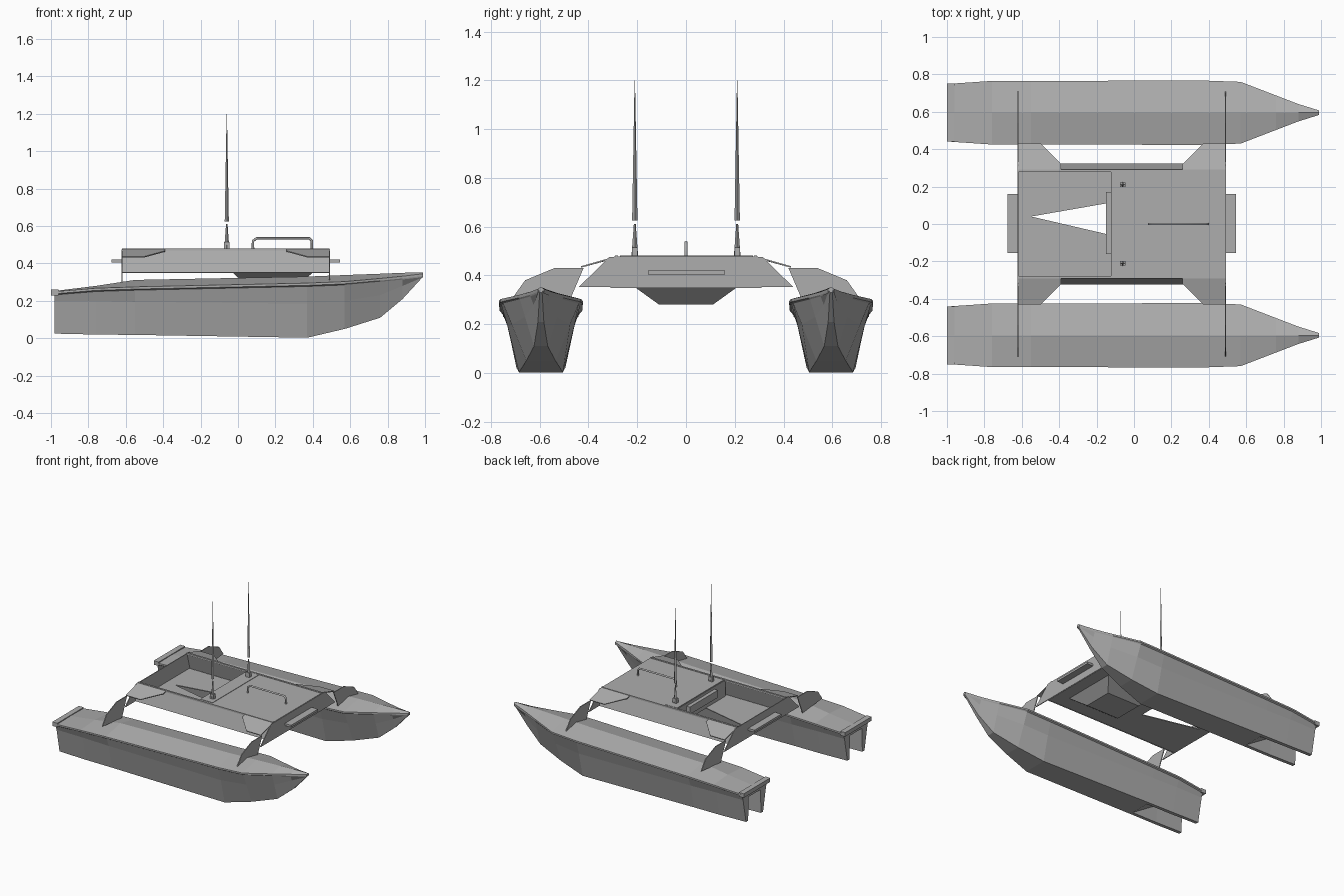
import bpy
import bmesh
from mathutils import Vector

cube = bpy.data.objects.get("Cube")
if cube:
    bpy.data.objects.remove(cube)

grey = bpy.data.materials.new("hull grey")
grey.use_nodes = True
colour = (0.42, 0.42, 0.42, 1)
grey.diffuse_color = colour
grey.node_tree.nodes["Principled BSDF"].inputs["Base Color"].default_value = colour


def make(name, verts, faces, thickness=0, mirror=False):
    """Mesh part, optionally thickened and mirrored across the centre line."""
    mesh = bpy.data.meshes.new(name)
    mesh.from_pydata(verts, [], faces)
    mesh.materials.append(grey)
    bm = bmesh.new()
    bm.from_mesh(mesh)
    bmesh.ops.recalc_face_normals(bm, faces=bm.faces)
    bm.to_mesh(mesh)
    bm.free()
    obj = bpy.data.objects.new(name, mesh)
    bpy.context.collection.objects.link(obj)
    if thickness:
        mod = obj.modifiers.new("thickness", "SOLIDIFY")
        mod.thickness = thickness
        mod.offset = 0
    if mirror:
        mod = obj.modifiers.new("mirror", "MIRROR")
        mod.use_axis = (False, True, False)
    return obj


def loft(name, rings, mirror=False):
    """Skin closed rings of equal size and cap both ends."""
    n = len(rings[0])
    verts = [p for ring in rings for p in ring]
    faces = [(r * n + i, r * n + (i + 1) % n, (r + 1) * n + (i + 1) % n, (r + 1) * n + i)
             for r in range(len(rings) - 1) for i in range(n)]
    faces += [tuple(range(n)), tuple(range(len(verts) - n, len(verts)))]
    return make(name, verts, faces, mirror=mirror)


def sheet(name, points, thickness=0.006, mirror=False):
    return make(name, points, [tuple(range(len(points)))], thickness, mirror)


def rect(x0, x1, y0, y1, z):
    return [(x0, y0, z), (x1, y0, z), (x1, y1, z), (x0, y1, z)]


def box(name, x0, x1, y0, y1, z0, z1, mirror=False):
    return loft(name, [rect(x0, x1, y0, y1, z0), rect(x0, x1, y0, y1, z1)], mirror)


# Hulls: x, gunwale half width, gunwale z, ridge z, chine half width, chine z,
# bottom half width, bottom z, tunnel z
stations = [
    (-0.98, .155, .25, .253, .135, .20, .10, .025, .20),
    (-0.76, .17, .268, .28, .138, .20, .10, .02, .15),
    (-0.55, .17, .275, .312, .138, .195, .098, .018, .018),
    (0.37, .172, .295, .33, .135, .185, .09, .003, .003),
    (0.57, .165, .303, .338, .12, .20, .06, .05, .05),
    (0.76, .092, .32, .345, .065, .23, .028, .11, .11),
    (0.88, .046, .332, .35, .03, .28, .012, .21, .21),
    (0.99, .012, .345, .353, .009, .34, .005, .33, .33),
]


def hull_ring(x, g, gz, rz, c, cz, b, bz, tz):
    half = [(g, gz), (g, gz - .012), (g * .94, gz - .018), (c, cz), (b, bz),
            (b * .75, bz), (b * .7, tz)]
    both = half + [(-y, z) for y, z in reversed(half)] + [(0, rz)]
    return [(x, .595 + y, z) for y, z in both]


loft("hull", [hull_ring(*s) for s in stations], mirror=True)
box("stern_lip", -1, -.96, .44, .75, .23, .26, mirror=True)

# Platform: aft cockpit, foredeck and floor with a wedge opening
AFT, BREAK, FORE, TOP, LOW = -.62, -.12, .49, .475, .352
sheet("foredeck", rect(BREAK, FORE, -.29, .29, TOP))
box("deck_hatch", BREAK, -.02, -.27, .275, TOP, TOP + .006)
sheet("cockpit_bulkhead", [(BREAK, -.29, LOW), (BREAK, .29, LOW), (BREAK, .29, TOP), (BREAK, -.29, TOP)])
box("cockpit_step", -.15, BREAK, -.16, .17, .40, .455)
floor = [(AFT, -.31, LOW), (FORE, -.31, LOW), (FORE, .31, LOW), (AFT, .31, LOW),
         (BREAK, -.06, LOW), (BREAK, .115, LOW), (-.55, .04, LOW),
         (BREAK, -.31, LOW), (BREAK, .31, LOW)]
make("platform_floor", floor,
     [(0, 7, 4, 6), (0, 6, 3), (3, 6, 5, 8), (7, 1, 2, 8, 5, 4)], .006)
sheet("side_wall", [(AFT, .285, TOP), (FORE, .285, TOP), (FORE, .32, LOW), (AFT, .32, LOW)], mirror=True)
box("side_rail", AFT, FORE, .278, .292, TOP - .006, TOP + .006, mirror=True)

# End plates, ledges, gussets and support arms at both ends
for end, x, out in (("aft", AFT, -1), ("fore", FORE, 1)):
    sheet(end + "_plate", [(x, -.315, TOP), (x, .315, TOP), (x, .44, LOW), (x, -.44, LOW)])
    tip = x + out * .055
    box(end + "_ledge", min(x, tip), max(x, tip), -.155, .16, .404, .42)
    sheet(end + "_gusset", [(x, .29, TOP), (x, .43, .435), (x - out * .12, .43, .435),
                            (x - out * .23, .32, .465), (x - out * .23, .29, TOP)], mirror=True)
    sheet(end + "_arm", [(x, .42, .43), (x, .54, .43), (x, .66, .38), (x, .71, .31),
                         (x, .60, .30), (x, .48, .29)], mirror=True)

# Belly pod under the foredeck
loft("belly_pod", [rect(-.03, .40, -.21, .21, LOW), rect(.05, .32, -.11, .11, .28)])


# Twin masts: tapered foot and whip
def spike(name, x, y, z0, z1, r0, r1):
    return loft(name, [[(x + a * r, y + b * r, z) for a, b in ((1, 0), (0, 1), (-1, 0), (0, -1))]
                       for z, r in ((z0, r0), (z1, r1))])


for side, y in (("right", -.21), ("left", .21)):
    spike(side + "_mast_foot", -.06, y, TOP, .61, .014, .004)
    spike(side + "_mast_whip", -.06, y, .625, 1.2, .011, .001)
    box(side + "_mast_block", -.075, -.045, y - .012, y + .012, TOP, .515)

# Deck grab rail
path = [(.08, .48), (.08, .52), (.10, .535), (.38, .535), (.395, .52), (.395, .48)]
curve = bpy.data.curves.new("grab_rail", "CURVE")
curve.dimensions = "3D"
curve.bevel_depth = .007
curve.bevel_resolution = 1
curve.use_fill_caps = True
spline = curve.splines.new("POLY")
spline.points.add(len(path) - 1)
for point, (x, z) in zip(spline.points, path):
    point.co = Vector((x, 0, z, 1))
curve.materials.append(grey)
rail = bpy.data.objects.new("grab_rail", curve)
bpy.context.collection.objects.link(rail)
